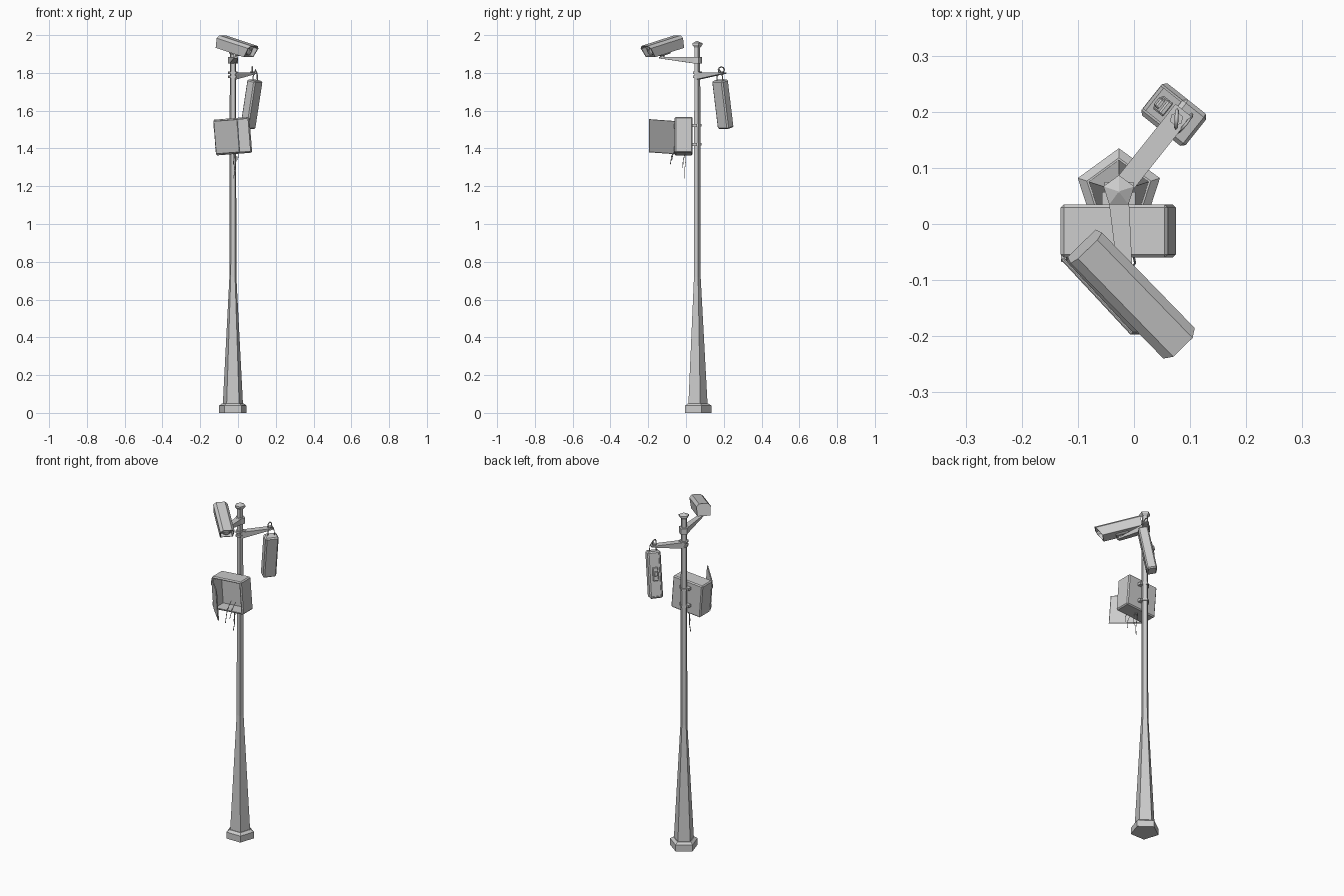
import bpy, bmesh, math
from mathutils import Matrix, Vector

if "Cube" in bpy.data.objects:
    bpy.data.objects.remove(bpy.data.objects["Cube"])

PX, PY = -0.027, 0.058          # pole axis
T = Matrix.Translation


def R(deg, axis):
    return Matrix.Rotation(math.radians(deg), 4, axis)


def finish(name, bm, m=Matrix()):
    bm.transform(m)
    bmesh.ops.recalc_face_normals(bm, faces=bm.faces)
    me = bpy.data.meshes.new(name)
    bm.to_mesh(me)
    bm.free()
    ob = bpy.data.objects.new(name, me)
    bpy.context.collection.objects.link(ob)
    return ob


def lathe(name, profile, n=5, m=T((PX, PY, 0))):
    """Stack of n-sided rings (radius, z), one corner facing +y."""
    bm = bmesh.new()
    rings = [[bm.verts.new((r * math.sin(i * math.tau / n), r * math.cos(i * math.tau / n), z))
              for i in range(n)] for r, z in profile]
    for a, b in zip(rings, rings[1:]):
        for i in range(n):
            bm.faces.new((a[i], a[(i + 1) % n], b[(i + 1) % n], b[i]))
    bm.faces.new(rings[0])
    bm.faces.new(rings[-1])
    return finish(name, bm, m)


def box(name, size, m, bevel=0.0, recess=None):
    """Box with chamfered edges; recess = (face normal, border, depth)."""
    bm = bmesh.new()
    bmesh.ops.create_cube(bm, size=1, matrix=Matrix.Diagonal((*size, 1)))
    if bevel:
        bmesh.ops.bevel(bm, geom=bm.edges[:], offset=bevel, segments=1, affect='EDGES')
    if recess:
        n, border, depth = Vector(recess[0]), recess[1], recess[2]
        bm.normal_update()
        f = max(bm.faces, key=lambda f: f.normal.dot(n))
        bmesh.ops.inset_region(bm, faces=[f], thickness=border)
        r = bmesh.ops.extrude_discrete_faces(bm, faces=[f])
        bmesh.ops.translate(bm, verts=r['faces'][0].verts, vec=-n * depth)
    return finish(name, bm, m)


def tube(name, pts, r, m=Matrix(), closed=False):
    cu = bpy.data.curves.new(name, 'CURVE')
    cu.dimensions = '3D'
    cu.bevel_depth, cu.bevel_resolution, cu.resolution_u = r, 0, 4
    cu.use_fill_caps = True
    sp = cu.splines.new('POLY')
    sp.points.add(len(pts) - 1)
    for p, co in zip(sp.points, pts):
        p.co = (*(m @ Vector(co)), 1)
    sp.use_cyclic_u = closed
    ob = bpy.data.objects.new(name, cu)
    bpy.context.collection.objects.link(ob)


def arm(name, length, w0, w1, h0, h1, m):
    """Bracket arm along +x, flat on top, tapering underneath."""
    bm = bmesh.new()
    ends = [[bm.verts.new((x, sy * w / 2, z)) for sy, z in ((-1, 0), (1, 0), (1, -h), (-1, -h))]
            for x, w, h in ((0, w0, h0), (length, w1, h1))]
    a, b = ends
    for i in range(4):
        bm.faces.new((a[i], a[(i + 1) % 4], b[(i + 1) % 4], b[i]))
    bm.faces.new(a)
    bm.faces.new(b)
    finish(name, bm, m)


# Five-sided pole with foot, tapered shaft and pointed cap
lathe("pole_foot", [(0.077, 0), (0.077, 0.038), (0.06, 0.05)])
lathe("pole_shaft", [(0.056, 0.048), (0.0195, 0.72), (0.017, 1.945)])
lathe("pole_cap", [(0.018, 1.935), (0.029, 1.948), (0.029, 1.957), (0.002, 1.969)])

# Clamp rings
for i, (z, h, r) in enumerate([(1.85, 0.035, 0.028), (1.795, 0.012, 0.026),
                               (1.773, 0.012, 0.026), (1.515, 0.014, 0.023), (1.415, 0.014, 0.023)]):
    lathe(f"clamp_{i}", [(r, z), (r, z + h)])
for i, z in enumerate((1.801, 1.779)):
    box(f"clamp_bolt_{i}", (0.052, 0.01, 0.008), T((PX, PY + 0.012, z)))

# Camera: chamfered hood profile, slanted recessed front, pitched down
cam = T((-0.003, -0.127, 1.9375)) @ R(-45.8, 'Z') @ R(13, 'Y')
half = [(0.024, 0.034), (0.039, 0.019), (0.035, -0.034)]
prof = half + [(-y, z) for y, z in reversed(half)]
bm = bmesh.new()
back = [bm.verts.new((-0.125, y, z)) for y, z in prof]
front = [bm.verts.new((0.125 + (z - 0.034) * 0.45, y, z)) for y, z in prof]
for i in range(6):
    j = (i + 1) % 6
    bm.faces.new((back[i], back[j], front[j], front[i]))
bm.faces.new(back)
mouth = bm.faces.new(front)
bmesh.ops.recalc_face_normals(bm, faces=bm.faces)
bmesh.ops.inset_region(bm, faces=[mouth], thickness=0.006)
r = bmesh.ops.extrude_discrete_faces(bm, faces=[mouth])
bmesh.ops.translate(bm, verts=r['faces'][0].verts, vec=(-0.03, 0, 0))
finish("camera_housing", bm, cam)
lathe("camera_lens", [(0.022, 0), (0.022, 0.014), (0.016, 0.014), (0.014, 0.008)], 8,
      cam @ T((0.076, 0, -0.003)) @ R(90, 'Y'))
box("camera_mount", (0.07, 0.03, 0.012), cam @ T((-0.01, 0, -0.039)), 0.003)

# Camera arm and swivel
arm("camera_arm", 0.185, 0.036, 0.022, 0.034, 0.007, T((PX, 0.042, 1.884)) @ R(-85, 'Z'))
lathe("camera_swivel", [(0.012, 1.876), (0.012, 1.905)], 6, T((-0.013, -0.125, 0)))

# Side arm with ring for the hanging unit
side = T((PX, PY, 1.802)) @ R(51.5, 'Z')
arm("side_arm", 0.185, 0.036, 0.036, 0.038, 0.006, side)
tip = side @ T((0.165, 0, 0))
lathe("arm_boss", [(0.012, -0.012), (0.012, 0.006)], 6, tip)
loop = [(0.016 * math.cos(a * math.tau / 8), 0, 0.014 + 0.016 * math.sin(a * math.tau / 8)) for a in range(8)]
tube("hanging_ring", loop, 0.0035, tip @ R(35, 'Z'), True)

# Hanging unit, swung to one side
unit = T((0.071, 0.195, 1.634)) @ R(-38.5, 'Z') @ R(11, 'Y')
box("hanging_unit", (0.055, 0.073, 0.259), unit, 0.007, ((-1, 0, 0), 0.006, 0.006))
box("unit_panel", (0.012, 0.03, 0.075), unit @ T((-0.026, 0, 0.005)), 0.003)
box("unit_panel_knob", (0.012, 0.02, 0.025), unit @ T((-0.034, 0, 0.008)), 0.003)
tube("unit_bail", [(0, -0.02, 0.127), (-0.004, -0.016, 0.16), (-0.008, 0, 0.185),
                   (-0.004, 0.016, 0.16), (0, 0.02, 0.127)], 0.003, unit)

# Open cabinet, slightly crooked, with its door ajar
cab = T((-0.028, -0.0125, 1.465)) @ R(-4.5, 'Y')
box("cabinet", (0.192, 0.095, 0.19), cab, 0.006, ((0, -1, 0), 0.006, 0.075))
box("cabinet_door", (0.184, 0.006, 0.176), cab @ T((-0.093, -0.05, 0)) @ R(-47, 'Z') @ T((0.091, 0, 0)), 0.002)
for i, z in enumerate((-0.06, 0.06)):
    box(f"door_hinge_{i}", (0.01, 0.012, 0.022), cab @ T((-0.092, -0.049, z)))
for i, z in enumerate((1.522, 1.422)):
    box(f"cabinet_bracket_{i}", (0.06, 0.026, 0.016), T((PX, 0.044, z)))

# Loose wires
wires = [
    [(-0.02, 0.0, 1.375), (-0.022, -0.002, 1.33), (-0.018, -0.008, 1.28), (-0.024, -0.01, 1.24)],
    [(-0.012, -0.005, 1.375), (-0.01, -0.014, 1.34), (-0.016, -0.018, 1.30)],
    [(-0.03, -0.02, 1.42), (-0.026, -0.062, 1.385), (-0.022, -0.076, 1.36), (-0.024, -0.083, 1.315)],
    [(0.0, -0.02, 1.42), (0.0, -0.06, 1.385), (0.002, -0.07, 1.365), (-0.002, -0.075, 1.34)],
]
for i, pts in enumerate(wires):
    tube(f"wire_{i}", pts, 0.002)
